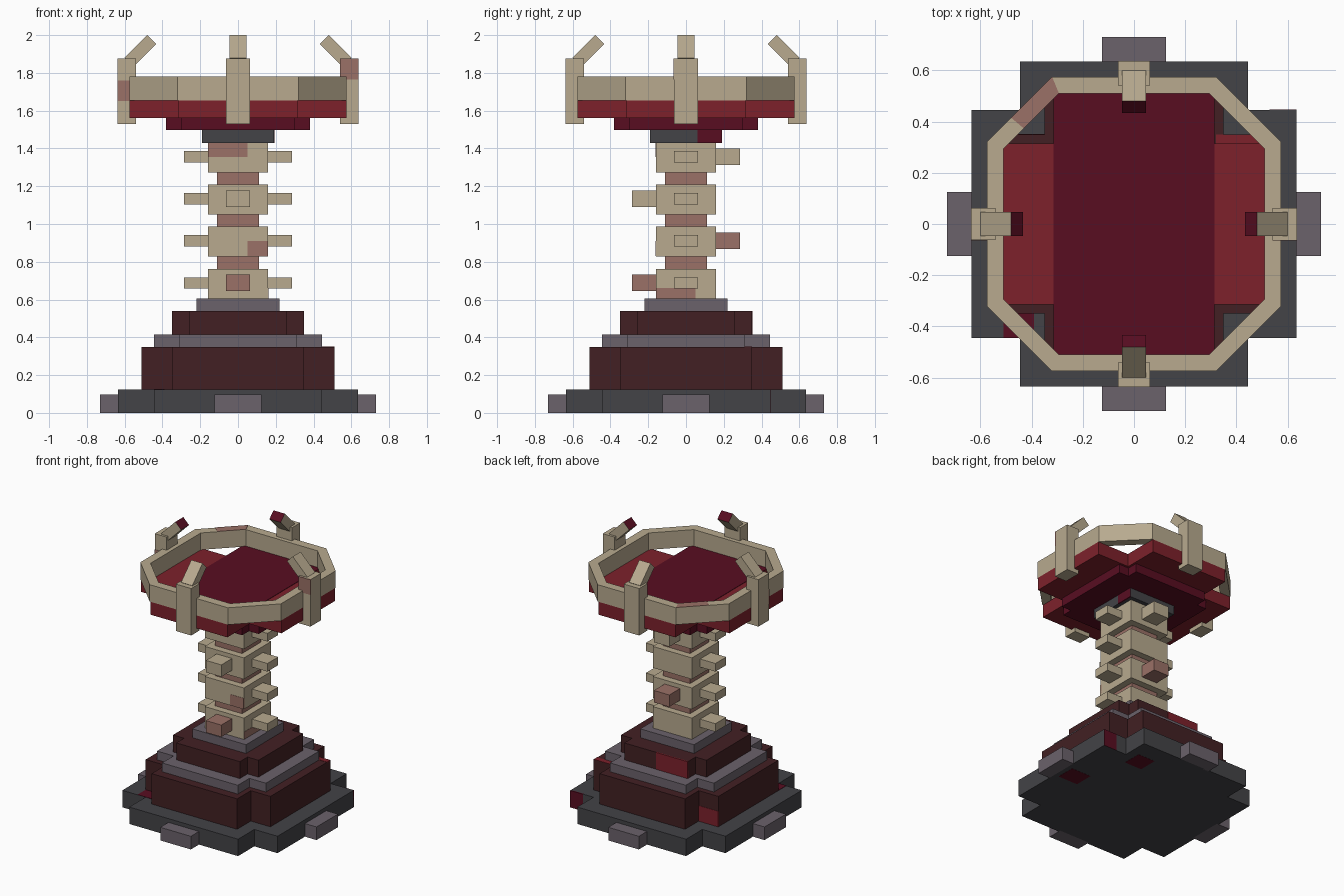
import bpy, bmesh, math
from mathutils import Vector, Matrix

if "Cube" in bpy.data.objects:
    bpy.data.objects.remove(bpy.data.objects["Cube"], do_unlink=True)


def material(name, rgb):
    lin = [((c / 255 + 0.055) / 1.055) ** 2.4 for c in rgb] + [1.0]
    m = bpy.data.materials.new(name)
    m.use_nodes = True
    m.diffuse_color = lin
    m.node_tree.nodes["Principled BSDF"].inputs["Base Color"].default_value = lin
    return m


BONE = material("bone", (184, 170, 143))
PINK = material("stained bone", (155, 113, 103))
SLATE = material("dark slate", (67, 67, 71))
STONE = material("purple grey stone", (107, 98, 107))
BROWN = material("dark brown", (66, 32, 35))
RED = material("red", (125, 33, 43))
MAROON = material("maroon", (88, 13, 33))


def finish(name, bm, *mats):
    bmesh.ops.recalc_face_normals(bm, faces=bm.faces)
    me = bpy.data.meshes.new(name)
    bm.to_mesh(me)
    bm.free()
    for m in mats:
        me.materials.append(m)
    ob = bpy.data.objects.new(name, me)
    bpy.context.collection.objects.link(ob)
    return ob


def prism(name, pts, z0, z1, mat):
    """Extrude a flat outline from z0 to z1."""
    bm = bmesh.new()
    f = bm.faces.new([bm.verts.new((x, y, z0)) for x, y in pts])
    up = bmesh.ops.extrude_face_region(bm, geom=[f])["geom"]
    bmesh.ops.translate(bm, vec=(0, 0, z1 - z0),
                        verts=[v for v in up if isinstance(v, bmesh.types.BMVert)])
    return finish(name, bm, mat)


def box(name, x, y, z, mat):
    """Box from three (low, high) ranges."""
    return prism(name, [(x[0], y[0]), (x[1], y[0]), (x[1], y[1]), (x[0], y[1])],
                 z[0], z[1], mat)


def plus(name, a, b, z0, z1, mat):
    """Cross-shaped slab: arms reach a and are b wide on each side."""
    corner = [(a, b), (b, b), (b, a)]
    pts = []
    for k in range(4):
        for x, y in corner:
            for _ in range(k):
                x, y = -y, x
            pts.append((x, y))
    return prism(name, pts, z0, z1, mat)


def sq(h):
    return (-h, h)


# Stepped pedestal
plus("base_slab", 0.635, 0.445, 0, 0.125, SLATE)
plus("lower_tier", 0.51, 0.35, 0.125, 0.35, BROWN)
plus("lower_ledge", 0.445, 0.31, 0.35, 0.415, STONE)
plus("upper_tier", 0.35, 0.26, 0.415, 0.54, BROWN)
box("upper_ledge", sq(0.22), sq(0.22), (0.54, 0.605), STONE)

# Spine column: four vertebrae with discs between and alternating spurs
for i in range(4):
    z = 0.605 + 0.2225 * i
    box(f"vertebra_{i+1}", sq(0.16), sq(0.16), (z, z + 0.158), BONE)
    if i < 3:
        box(f"disc_{i+1}", sq(0.11), sq(0.11), (z + 0.158, z + 0.2225), PINK)
    box(f"left_spur_{i+1}", (0.16, 0.285), sq(0.063), (z + 0.053, z + 0.113), BONE)
    box(f"right_spur_{i+1}", (-0.285, -0.16), sq(0.063), (z + 0.053, z + 0.113), BONE)
    y = (-0.285, -0.16) if i % 2 == 0 else (0.16, 0.285)
    box(f"long_spur_{i+1}", sq(0.063), y, (z + 0.04, z + 0.128),
        PINK if i < 2 else BONE)

# Neck and bowl
box("neck", sq(0.19), sq(0.19), (1.43, 1.497), SLATE)
plus("bowl_bottom", 0.38, 0.3, 1.497, 1.56, MAROON)
plus("bowl", 0.575, 0.315, 1.56, 1.655, RED)
box("bowl_surface", sq(0.315), sq(0.54), (1.653, 1.658), MAROON)

# Octagonal rim
bm = bmesh.new()
loops = []
for apothem, z in ((0.575, 1.655), (0.575, 1.78), (0.51, 1.78), (0.51, 1.655)):
    c = apothem - 0.255 if apothem > 0.55 else 0.293
    pts = [(apothem, -c), (apothem, c), (c, apothem), (-c, apothem),
           (-apothem, c), (-apothem, -c), (-c, -apothem), (c, -apothem)]
    loops.append([bm.verts.new((x, y, z)) for x, y in pts])
for a in range(4):
    p, q = loops[a], loops[(a + 1) % 4]
    for i in range(8):
        j = (i + 1) % 8
        bm.faces.new((p[i], p[j], q[j], q[i]))
finish("rim", bm, BONE)

# Four posts with inward claws, maroon at the tips
for k, side in enumerate(("left", "back", "right", "front")):
    turn = Matrix.Rotation(k * math.pi / 2, 4, "Z")
    post = box(side + "_post", (0.54, 0.637), sq(0.063), (1.53, 1.877), BONE)
    post.data.transform(turn)
    bm = bmesh.new()
    outline = [(0.6, 1.88), (0.48, 2.0), (0.433, 1.953), (0.553, 1.833)]
    f = bm.faces.new([bm.verts.new((x, -0.046, z)) for x, z in outline])
    up = bmesh.ops.extrude_face_region(bm, geom=[f])["geom"]
    bmesh.ops.translate(bm, vec=(0, 0.092, 0),
                        verts=[v for v in up if isinstance(v, bmesh.types.BMVert)])
    bmesh.ops.recalc_face_normals(bm, faces=bm.faces)
    tip = Vector((-1, 0, 1)).normalized()
    for f in bm.faces:
        f.material_index = int(f.normal.dot(tip) > 0.9)
    bm.transform(turn)
    finish(side + "_claw", bm, BONE, MAROON)

# Stain patches: thin plates on the surfaces
T = 0.002
patches = [
    ("vertebra_4", (-0.16, 0.05), (-0.16 - T, -0.15), (1.355, 1.43), PINK),
    ("vertebra_2", (0.05, 0.16), (-0.16 - T, -0.15), (0.83, 0.91), PINK),
    ("vertebra_1", (0.152, 0.16 + T), (-0.16, 0.05), (0.605, 0.66), PINK),
    ("right_post", (-0.637, -0.54), (-0.063 - T, -0.055), (1.65, 1.76), PINK),
    ("left_post", (0.54, 0.637), (-0.063 - T, -0.055), (1.765, 1.877), PINK),
    ("neck", (0.182, 0.19 + T), (0.06, 0.19), (1.43, 1.497), MAROON),
    ("upper_tier", (-0.26, 0.0), (0.342, 0.35 + T), (0.415, 0.54), RED),
    ("lower_tier_side", (-0.51, -0.35), (0.342, 0.35 + T), (0.125, 0.24), RED),
    ("lower_tier_top", (0.32, 0.51), (0.31, 0.35), (0.345, 0.35 + T), RED),
    ("base_side", (0.53, 0.635), (0.437, 0.445 + T), (0, 0.125), MAROON),
    ("base_top", (-0.51, -0.39), (-0.445, -0.35), (0.12, 0.125 + T), MAROON),
    ("base_bottom_left", (0.44, 0.6), (-0.07, 0.07), (-0.001, 0.004), MAROON),
    ("base_bottom_back", (0.24, 0.38), (0.36, 0.5), (-0.001, 0.004), MAROON),
]
for name, x, y, z, mat in patches:
    box(name + "_patch", x, y, z, mat)
prism("rim_patch", [(-0.48, 0.415), (-0.32, 0.575), (-0.293, 0.51), (-0.43, 0.373)],
      1.775, 1.78 + T, PINK)

# Feet on the four sides of the base
for k, side in enumerate(("left", "back", "right", "front")):
    foot = box(side + "_foot", (0.62, 0.73), sq(0.125), (0, 0.097), STONE)
    foot.data.transform(Matrix.Rotation(k * math.pi / 2, 4, "Z"))
